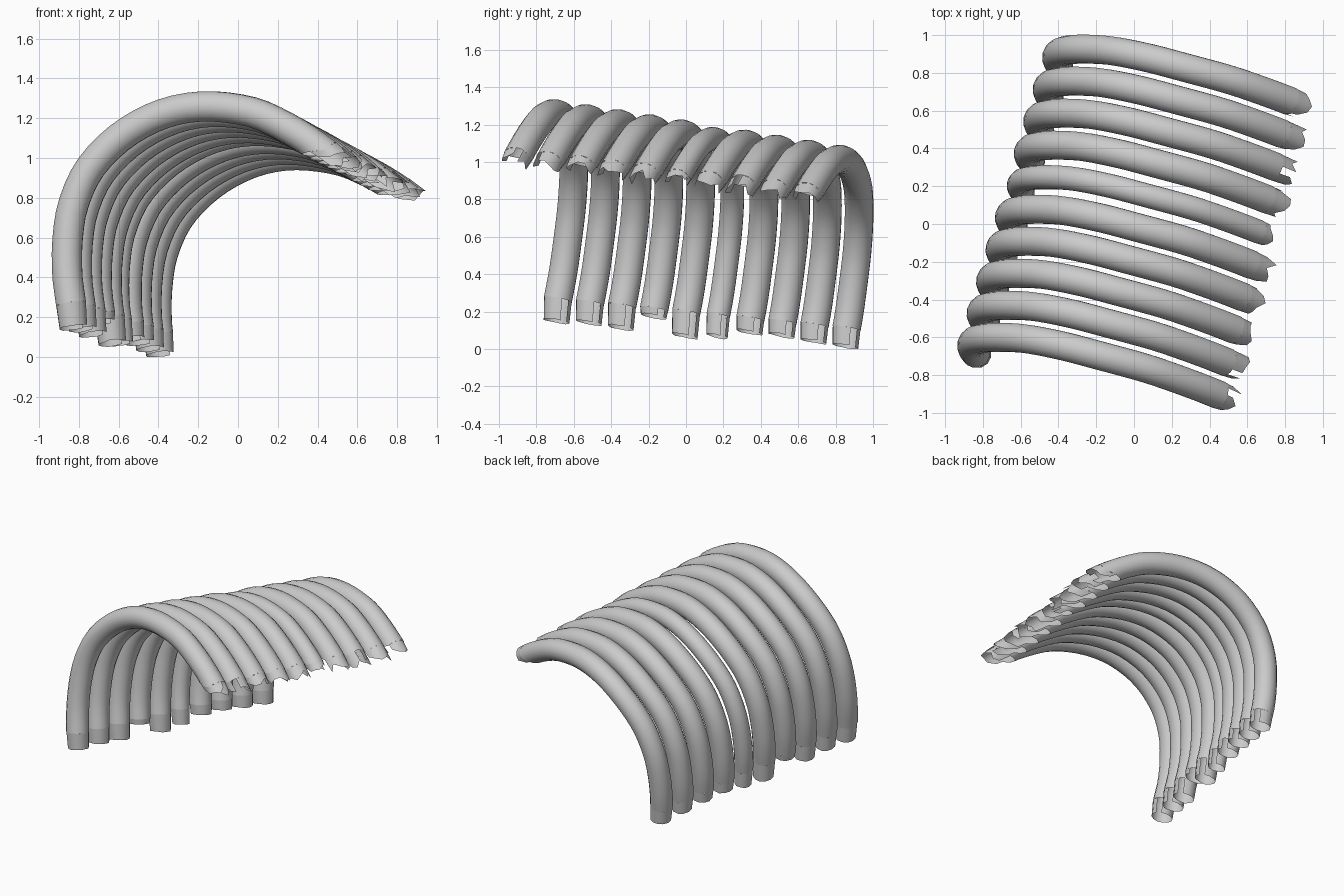
import bpy, bmesh, math, random
from mathutils import Vector

if "Cube" in bpy.data.objects:
    bpy.data.objects.remove(bpy.data.objects["Cube"])

random.seed(4)
COUNT, SIDES, STEPS, R = 10, 16, 32, 0.077
STEP = Vector((0.05, 0.1695, -0.0272))        # offset from one tube to the next
NORMAL = Vector((0.225, 0.879, -0.146)).normalized()

# centre line of the front arch
PATH = [Vector(p) for p in [
    (-.838, -.685, .26), (-.858, -.655, .42), (-.855, -.63, .6), (-.825, -.61, .77),
    (-.74, -.60, .95), (-.58, -.607, 1.11), (-.38, -.645, 1.217), (-.17, -.70, 1.256),
    (.05, -.76, 1.232), (.2, -.81, 1.173), (.35, -.865, 1.085), (.45, -.905, 1.012)]]

# torn sleeve lengths at the foot and at the tip of each tube
FOOT = [.12, .11, .12, .04, .13, .115, .075, .075, .09, .10]
TIP = [.10, .11, .09, .11, .12, .07, .11, .12, .12, .10]


def curve_samples(pts, sub=12):
    ext = [2 * pts[0] - pts[1]] + pts + [2 * pts[-1] - pts[-2]]
    out = []
    for i in range(1, len(ext) - 2):
        a, b, c, d = ext[i - 1:i + 3]
        for k in range(sub):
            t = k / sub
            out.append(.5 * (2 * b + (c - a) * t + (2 * a - 5 * b + 4 * c - d) * t * t
                             + (3 * b - a - 3 * c + d) * t ** 3))
    return out + [pts[-1]]


FINE = curve_samples(PATH)


def trimmed(a, b, n):
    """Evenly spaced points between two fractions of the path length."""
    dist = [0]
    for p, q in zip(FINE, FINE[1:]):
        dist.append(dist[-1] + (q - p).length)
    out, k = [], 0
    for i in range(n + 1):
        s = dist[-1] * (a + (b - a) * i / n)
        while k < len(dist) - 2 and dist[k + 1] < s:
            k += 1
        f = (s - dist[k]) / (dist[k + 1] - dist[k])
        out.append(FINE[k].lerp(FINE[k + 1], f))
    return out


def around(center, tangent, angle, r, slant=0):
    """Point on a ring; slant pulls the underside back for an oblique cut."""
    u = (NORMAL - tangent * NORMAL.dot(tangent)).normalized()
    v = tangent.cross(u)
    back = tangent * slant * max(0, .2 - math.sin(angle))
    return center + r * (math.cos(angle) * u + math.sin(angle) * v) - back


def skin(name, rings, skip=()):
    """Open wall through rings of points, leaving out the listed sides."""
    bm = bmesh.new()
    vs = [[bm.verts.new(p) for p in ring] for ring in rings]
    n = len(rings[0])
    for r0, r1 in zip(vs, vs[1:]):
        for j in range(n):
            if j not in skip:
                k = (j + 1) % n
                bm.faces.new((r0[j], r0[k], r1[k], r1[j]))
    bmesh.ops.delete(bm, geom=[v for v in bm.verts if not v.link_faces], context='VERTS')
    mesh = bpy.data.meshes.new(name)
    bm.to_mesh(mesh)
    bm.free()
    ob = bpy.data.objects.new(name, mesh)
    bpy.context.collection.objects.link(ob)
    for p in mesh.polygons:
        p.use_smooth = True
    return ob


def sleeve(name, center, direction, frame, r, length, skip, jag, slant=0):
    """Short torn collar continuing a tube end."""
    n = 12
    ang = [2 * math.pi * j / n for j in range(n)]
    cut = [length * random.uniform(1 - jag, 1) for _ in ang]
    top = [around(center, frame, a, r, slant) for a in ang]
    end = [around(center + direction * l, frame, a, r * .93, slant) for a, l in zip(ang, cut)]
    return skin(name, [top, end], skip)


parts = []
for i in range(COUNT):
    f = i / (COUNT - 1)
    r = .064 if i == 5 else R                 # the sixth tube is thinner
    pts = [p + STEP * i for p in trimmed(.045 * f, 1 - .045 * f, STEPS)]
    tans = [(pts[min(k + 1, STEPS)] - pts[max(k - 1, 0)]).normalized() for k in range(STEPS + 1)]
    # the underside of the tip is cut back
    rings = [[around(p, t, 2 * math.pi * j / SIDES, r, .09 * max(0, k - STEPS + 5) / 5)
              for j in range(SIDES)] for k, (p, t) in enumerate(zip(pts, tans))]
    parts.append(skin(f"arch_tube_{i + 1}", rings))
    # foot collar, open on the hidden side
    down = Vector((.1, -.06, -1)).normalized()
    parts.append(sleeve(f"foot_collar_{i + 1}", pts[0], down, tans[0], r, FOOT[i], {10}, .06))
    # tip collar, torn away underneath
    hole = {7, 8, 9, 10} | {random.randrange(12)}
    parts.append(sleeve(f"tip_collar_{i + 1}", pts[-1], tans[-1], tans[-1], r, TIP[i], hole, .6, .09))

# stand on the floor
low = min(v.co.z for o in parts for v in o.data.vertices)
for o in parts:
    for v in o.data.vertices:
        v.co.z -= low
